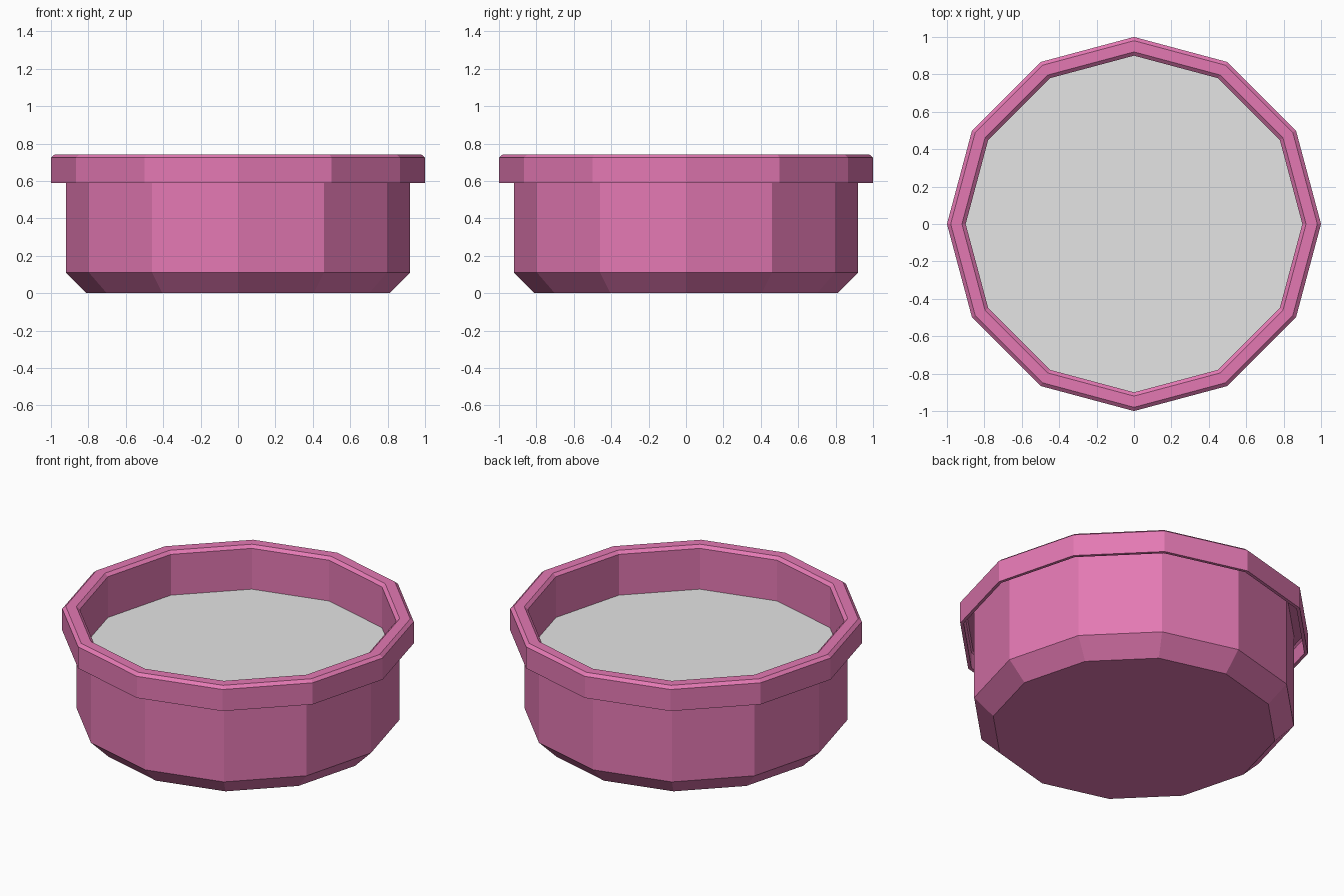
import bpy, bmesh, math

SIDES = 12

cube = bpy.data.objects.get("Cube")
if cube:
    bpy.data.objects.remove(cube, do_unlink=True)


def make_material(name, colour):
    mat = bpy.data.materials.new(name)
    mat.use_nodes = True
    mat.diffuse_color = colour
    mat.node_tree.nodes["Principled BSDF"].inputs["Base Color"].default_value = colour
    return mat


def revolve(name, profile, mat):
    """Faceted solid of revolution; the first and last rings are capped."""
    bm = bmesh.new()
    rings = []
    for r, z in profile:
        rings.append([bm.verts.new((r * math.cos(a), r * math.sin(a), z))
                      for a in (math.tau * i / SIDES for i in range(SIDES))])
    for low, high in zip(rings, rings[1:]):
        for i in range(SIDES):
            j = (i + 1) % SIDES
            bm.faces.new((low[i], low[j], high[j], high[i]))
    bm.faces.new(rings[0][::-1])
    if len(rings) > 1:
        bm.faces.new(rings[-1])
        bmesh.ops.recalc_face_normals(bm, faces=bm.faces)
    else:
        bmesh.ops.reverse_faces(bm, faces=bm.faces)
    mesh = bpy.data.meshes.new(name)
    bm.to_mesh(mesh)
    bm.free()
    mesh.materials.append(mat)
    obj = bpy.data.objects.new(name, mesh)
    bpy.context.scene.collection.objects.link(obj)
    return obj


pink = make_material("pink", (0.77, 0.19, 0.45, 1))
pale_grey = make_material("pale grey", (0.78, 0.78, 0.78, 1))

# Bowl: base, outer wall, hollow folded rim, inner wall and floor
revolve("bowl", [
    (0.81, 0.0), (0.92, 0.11),
    (0.92, 0.70), (0.97, 0.70), (0.98, 0.69),
    (0.98, 0.59), (1.0, 0.59),
    (1.0, 0.725), (0.98, 0.742), (0.92, 0.742), (0.90, 0.725),
    (0.90, 0.12), (0.80, 0.02),
], pink)

# Flat surface of the contents
revolve("contents", [(0.90, 0.47)], pale_grey)
